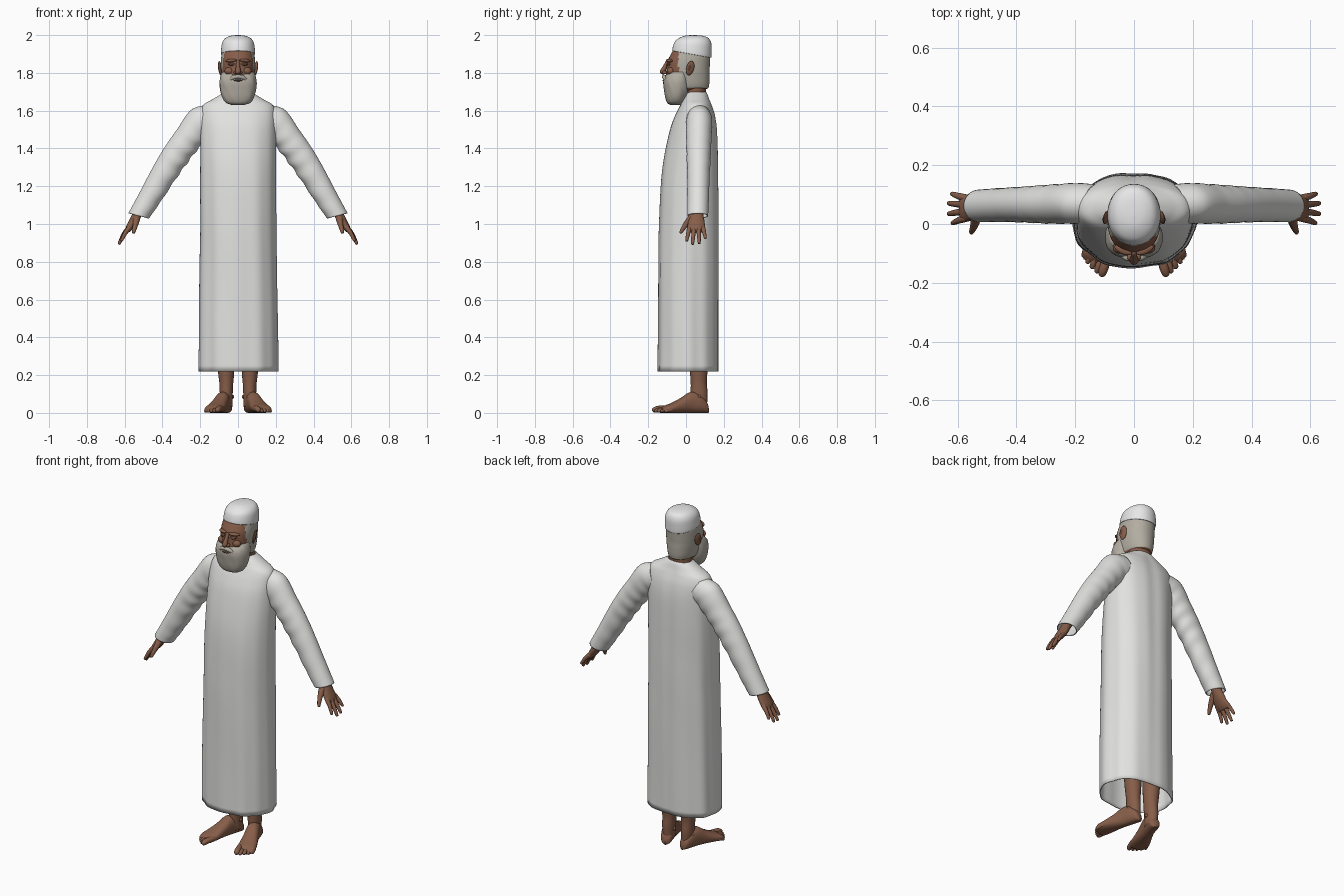
import bpy, bmesh, math
from mathutils import Vector, Matrix, Euler

cube = bpy.data.objects.get("Cube")
if cube:
    bpy.data.objects.remove(cube, do_unlink=True)


def material(name, r, g, b):
    m = bpy.data.materials.new(name)
    m.use_nodes = True
    m.diffuse_color = (r, g, b, 1)
    bsdf = next(n for n in m.node_tree.nodes if n.type == "BSDF_PRINCIPLED")
    bsdf.inputs["Base Color"].default_value = (r, g, b, 1)
    bsdf.inputs["Roughness"].default_value = 0.8
    return m


SKIN = material("brown skin", 0.24, 0.11, 0.066)
SHADE = material("dark skin", 0.13, 0.06, 0.04)
HAIR = material("grey hair", 0.45, 0.42, 0.36)
CLOTH = material("white cloth", 0.76, 0.76, 0.75)
CAP = material("cap white", 0.82, 0.82, 0.82)


def finish(name, bm, mats, mirror=False, thick=0):
    bmesh.ops.recalc_face_normals(bm, faces=bm.faces)
    mesh = bpy.data.meshes.new(name)
    bm.to_mesh(mesh)
    bm.free()
    mesh.shade_smooth()
    for m in mats:
        mesh.materials.append(m)
    ob = bpy.data.objects.new(name, mesh)
    bpy.context.collection.objects.link(ob)
    if thick:
        mod = ob.modifiers.new("Thickness", "SOLIDIFY")
        mod.thickness, mod.offset = thick, -1
    if mirror:
        ob.modifiers.new("Mirror", "MIRROR").use_mirror_merge = False
    return ob


def spline(a, b, c, d, t):
    return b + (c - a) * (t / 2) + (a * 2 - b * 5 + c * 4 - d) * (t * t / 2) + (b * 3 - a - c * 3 + d) * (t ** 3 / 2)


def loft(name, rings, mats, n=32, steps=4, power=2.0, ends=True, mirror=False, thick=0, bump=None, rule=None):
    """Skin smooth rings, each a (centre, half axis, half axis) triple."""
    fine = []
    for i in range(len(rings) - 1):
        quad = [rings[min(max(j, 0), len(rings) - 1)] for j in range(i - 1, i + 3)]
        for s in range(steps):
            fine.append([spline(*[q[k] for q in quad], s / steps) for k in range(3)])
    fine.append(rings[-1])
    bm = bmesh.new()
    loops = []
    for i, (c, u, v) in enumerate(fine):
        loop = []
        for k in range(n):
            a = math.tau * k / n
            ca, sa = math.cos(a), math.sin(a)
            p = u * math.copysign(abs(ca) ** (2 / power), ca) + v * math.copysign(abs(sa) ** (2 / power), sa)
            grow = 1 + bump(a, i / (len(fine) - 1)) if bump else 1
            loop.append(bm.verts.new(c + p * grow))
        loops.append(loop)
    for lo, hi in zip(loops, loops[1:]):
        for k in range(n):
            bm.faces.new((lo[k], lo[(k + 1) % n], hi[(k + 1) % n], hi[k]))
    if ends:
        bm.faces.new(loops[0])
        bm.faces.new(loops[-1])
    if rule:
        for f in bm.faces:
            f.material_index = rule(f.calc_center_median())
    return finish(name, bm, mats, mirror, thick)


def level(z, half, front, back, x=0, drop=0):
    """Horizontal ring; drop lowers its back and raises its front."""
    return (Vector((x, (front + back) / 2, z)), Vector((half, 0, 0)), Vector((0, (back - front) / 2, -drop)))


def tube(name, pts, radii, mat, mirror=True):
    """Tapered round-ended limb through a few points."""
    pts = [Vector(p) for p in pts]
    rings = []
    last = len(pts) - 1
    for i, (p, r) in enumerate(zip(pts, radii)):
        d = (pts[min(i + 1, last)] - pts[max(i - 1, 0)]).normalized()
        u = d.orthogonal().normalized() if i == 0 else (u - d * u.dot(d)).normalized()
        v = d.cross(u)
        angles = (-85, -50, 0) if i == 0 else (0, 50, 85) if i == last else (0,)
        for deg in angles:
            a = math.radians(deg)
            rings.append((p + d * r * math.sin(a), u * r * math.cos(a), v * r * math.cos(a)))
    return loft(name, rings, [mat], n=12, steps=2, mirror=mirror)


def blob(name, loc, size, mat, rot=(0, 0, 0), mirror=False):
    bm = bmesh.new()
    turn = Euler([math.radians(a) for a in rot]).to_matrix().to_4x4()
    m = Matrix.Translation(loc) @ turn @ Matrix.Diagonal((*size, 1))
    bmesh.ops.create_uvsphere(bm, u_segments=20, v_segments=12, radius=1, matrix=m)
    return finish(name, bm, [mat], mirror)


# Long robe with soft vertical folds that fade toward the chest
def folds(a, t):
    fade = max(0, 1 - t * 1.3)
    groove = -0.05 * math.exp(-((a - math.pi / 2) / 0.16) ** 2) * min(1, (1 - t) * 4)
    wave = math.cos(7 * a + 0.6 + t) * 0.014 + math.cos(12 * a + 2 * t) * 0.01
    return wave * fade + groove + 0.004 * math.sin(30 * t + 3 * a) * (1 - t)


loft("robe", [level(*r) for r in (
    (0.22, 0.21, -0.15, 0.175), (0.5, 0.207, -0.148, 0.175), (0.8, 0.203, -0.146, 0.177),
    (1.0, 0.2, -0.143, 0.177), (1.2, 0.2, -0.134, 0.175), (1.35, 0.2, -0.117, 0.173),
    (1.5, 0.2, -0.085, 0.167), (1.58, 0.198, -0.055, 0.155), (1.63, 0.183, -0.03, 0.138),
    (1.66, 0.135, -0.015, 0.125), (1.69, 0.085, -0.002, 0.113), (1.7, 0.07, 0.005, 0.105))],
    [CLOTH], n=96, steps=6, power=2.2, ends=False, thick=0.006, bump=folds)


# Sleeves, creased around the elbow and forearm
def sleeve_ring(x, y, z, thick, deep, tilt):
    a = math.radians(tilt)
    return (Vector((x, y, z)), Vector((math.cos(a), 0, math.sin(a))) * thick, Vector((0, deep, 0)))


def creases(a, t):
    return 0.045 * math.sin(52 * t + 2 * math.sin(a)) * max(0, math.sin(math.pi * t)) * (0.5 - 0.5 * math.cos(a))


loft("sleeve", [sleeve_ring(*r) for r in (
    (0.13, 0.07, 1.56, 0.08, 0.065, 62), (0.195, 0.07, 1.538, 0.085, 0.069, 50),
    (0.262, 0.068, 1.455, 0.076, 0.067, 35), (0.325, 0.067, 1.37, 0.073, 0.064, 33),
    (0.39, 0.066, 1.27, 0.068, 0.06, 31), (0.47, 0.064, 1.135, 0.06, 0.057, 26),
    (0.526, 0.062, 1.043, 0.056, 0.055, 15))],
    [CLOTH], n=36, steps=8, ends=False, mirror=True, thick=0.005, bump=creases)

# Hands
ACROSS, THROUGH = Vector((0, 1, 0)), Vector((0.88, 0, 0.46))
loft("palm", [(Vector((x, y, z)), ACROSS * w, THROUGH * h) for x, y, z, w, h in (
    (0.495, 0.062, 1.13, 0.03, 0.027), (0.53, 0.06, 1.06, 0.031, 0.025),
    (0.553, 0.055, 1.015, 0.043, 0.023), (0.577, 0.054, 0.977, 0.046, 0.018),
    (0.588, 0.054, 0.958, 0.04, 0.009))], [SKIN], n=20, mirror=True)
for finger, y0, y1, x1, z1 in (("index", 0.02, 0.004, 0.615, 0.915), ("middle", 0.043, 0.035, 0.628, 0.898),
                               ("ring", 0.066, 0.07, 0.628, 0.902), ("little", 0.088, 0.102, 0.617, 0.928)):
    base, tip = Vector((0.572, y0, 0.985)), Vector((x1, y1, z1))
    tube(finger + "_finger", [base, base.lerp(tip, 0.5) + THROUGH * 0.004, tip], (0.013, 0.011, 0.008), SKIN)
tube("thumb", [(0.535, 0.035, 1.04), (0.543, -0.003, 0.995), (0.552, -0.026, 0.958)], (0.02, 0.014, 0.009), SKIN)

# Lower legs
loft("leg", [level(z, w, f, b, x) for z, w, f, b, x in (
    (0.03, 0.03, 0.03, 0.11, 0.06), (0.1, 0.034, 0.025, 0.115, 0.062), (0.16, 0.037, 0.025, 0.11, 0.062),
    (0.24, 0.044, 0.02, 0.115, 0.064), (0.5, 0.055, 0.01, 0.13, 0.075))], [SKIN], n=24, mirror=True)
blob("ankle_bone", (0.062, 0.068, 0.085), (0.042, 0.018, 0.018), SKIN, mirror=True)

# Bare feet turned outward
TURN = math.radians(17)
AHEAD = Vector((math.sin(TURN), -math.cos(TURN), 0))
SIDE = Vector((math.cos(TURN), math.sin(TURN), 0))
HEEL = Vector((0.054, 0.118, 0))


def on_foot(t, s, z):
    return HEEL + AHEAD * t + SIDE * s + Vector((0, 0, z))


loft("foot", [(on_foot(t, s, h / 2), SIDE * w, Vector((0, 0, h / 2))) for t, s, w, h in (
    (0, 0, 0.012, 0.03), (0.012, 0, 0.028, 0.06), (0.05, 0, 0.036, 0.1), (0.1, 0, 0.038, 0.11),
    (0.15, 0.002, 0.043, 0.08), (0.2, 0.004, 0.05, 0.054), (0.24, 0.004, 0.051, 0.038),
    (0.262, 0.002, 0.04, 0.02))], [SKIN], n=28, power=2.3, mirror=True)
for i, reach in enumerate((0.287, 0.285, 0.276, 0.264, 0.248)):
    s = -0.032 + 0.0195 * i
    r = 0.016 if i == 0 else 0.0115 - i * 0.0004
    tube("toe_%d" % (i + 1), [on_foot(0.215, s, r + 0.008), on_foot(reach - 0.02, s, r + 0.006), on_foot(reach, s, r)],
         (r, r, r * 0.9), SKIN)

# Neck and head; hair covers the back and sides of the skull
loft("neck", [level(*r) for r in ((1.6, 0.07, 0, 0.11), (1.68, 0.066, -0.01, 0.105),
                                  (1.76, 0.066, -0.02, 0.112))], [SKIN], n=28)
loft("head", [level(*r) for r in (
    (1.69, 0.04, -0.09, 0.02), (1.715, 0.066, -0.1, 0.108), (1.735, 0.077, -0.104, 0.122),
    (1.78, 0.085, -0.107, 0.125), (1.82, 0.089, -0.103, 0.125), (1.855, 0.09, -0.1, 0.127),
    (1.89, 0.088, -0.085, 0.128), (1.93, 0.08, -0.06, 0.122), (1.97, 0.05, -0.02, 0.09))],
    [SKIN, HAIR], n=64, steps=6, power=2.15,
    rule=lambda c: 1 if c.y > -0.04 and c.z > 1.722 else 0)

# Face details
tube("nose_bridge", [(0, -0.098, 1.86), (0, -0.112, 1.832), (0, -0.124, 1.807)], (0.009, 0.011, 0.015), SKIN, False)
blob("nose_wing", (0.013, -0.112, 1.802), (0.01, 0.014, 0.009), SKIN, mirror=True)
blob("brow", (0.037, -0.088, 1.865), (0.032, 0.014, 0.009), SKIN, (0, 4, 24), True)
blob("eye_socket", (0.034, -0.09, 1.846), (0.02, 0.011, 0.008), SHADE, (0, 0, 18), True)
blob("eyelid", (0.034, -0.092, 1.843), (0.014, 0.012, 0.006), SKIN, (0, 0, 18), True)
blob("cheek", (0.046, -0.08, 1.81), (0.026, 0.021, 0.021), SKIN, mirror=True)
blob("ear", (0.095, 0.022, 1.825), (0.008, 0.022, 0.039), SKIN, (-12, 10, 18), True)
blob("ear_hollow", (0.1, 0.018, 1.828), (0.006, 0.011, 0.022), SHADE, (-12, 10, 18), True)

# Full beard and moustache
loft("beard", [level(*r) for r in (
    (1.631, 0.035, -0.085, -0.025), (1.642, 0.065, -0.1, -0.01), (1.67, 0.084, -0.11, 0.005),
    (1.71, 0.095, -0.116, 0.02), (1.75, 0.098, -0.12, 0.027), (1.78, 0.094, -0.113, 0.03),
    (1.805, 0.086, -0.09, 0.028))], [HAIR], n=56, steps=5, power=2.3,
    bump=lambda a, t: 0.016 * math.sin(9 * a + 7 * t) * math.sin(8 * t + 2 * a))
tube("moustache", [(0.003, -0.118, 1.781), (0.025, -0.114, 1.776), (0.052, -0.099, 1.756)],
     (0.01, 0.011, 0.006), HAIR)
blob("mouth", (0, -0.117, 1.76), (0.024, 0.008, 0.005), SHADE)

# Round cap, tilted back
loft("cap", [level(*r) for r in (
    (1.902, 0.083, -0.066, 0.125, 0, 0.018), (1.9, 0.09, -0.073, 0.134, 0, 0.018),
    (1.93, 0.089, -0.068, 0.136, 0, 0.014), (1.962, 0.083, -0.057, 0.134, 0, 0.006),
    (1.984, 0.067, -0.037, 0.12, 0, 0), (1.996, 0.04, -0.008, 0.09, 0, 0),
    (2.0, 0.008, 0.025, 0.045, 0, 0))], [CAP], n=48, steps=5, power=2.1)
